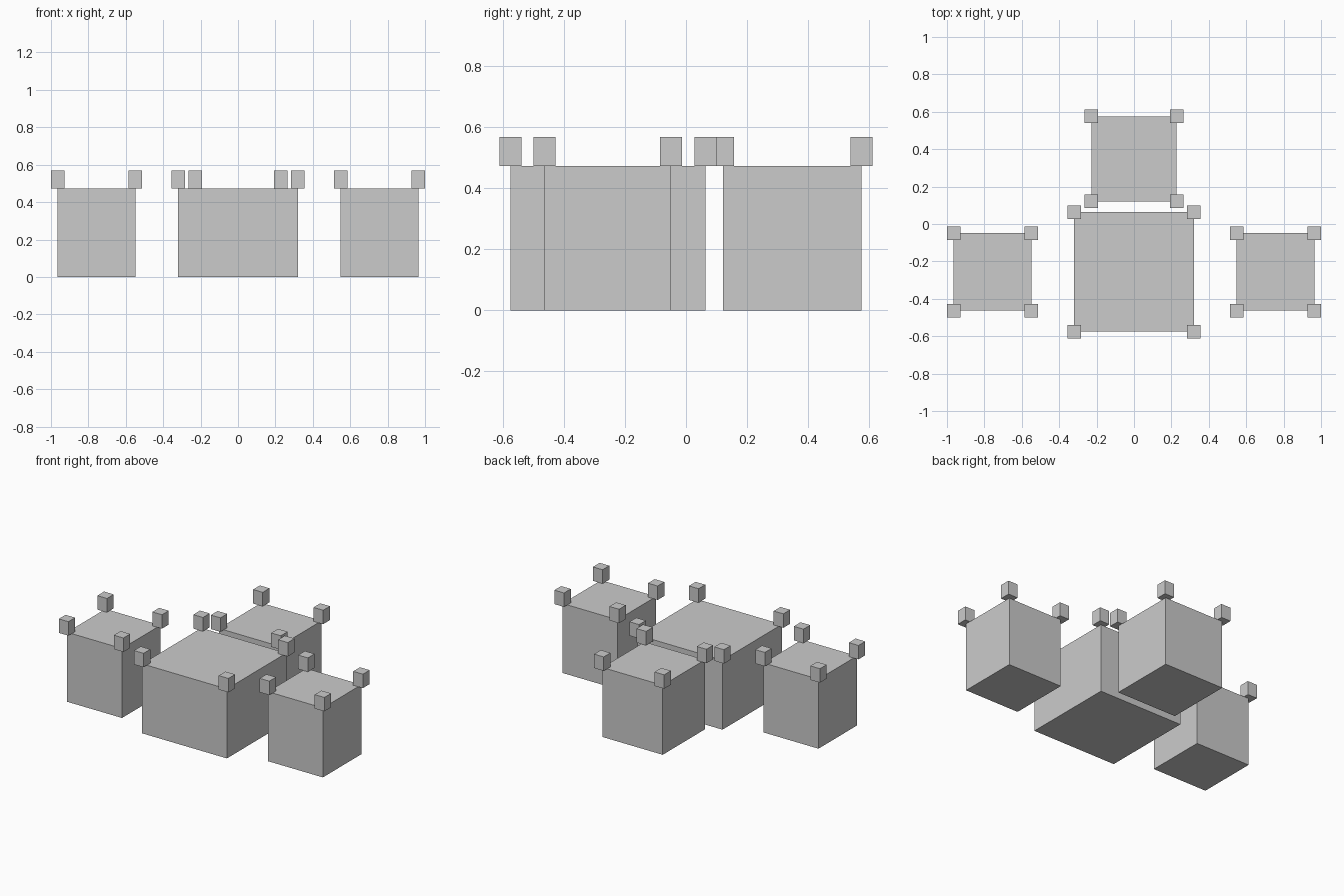
import bpy

if "Cube" in bpy.data.objects:
    bpy.data.objects.remove(bpy.data.objects["Cube"])

HEIGHT = 0.473      # block height
POST = 0.0725       # corner post width
POST_H = 0.095      # corner post height


def box(name, x, y, z, sx, sy, sz):
    """Box with its base centre at x, y, z."""
    bpy.ops.mesh.primitive_cube_add(size=1, location=(x, y, z + sz / 2))
    ob = bpy.context.object
    ob.name = name
    ob.scale = (sx, sy, sz)
    bpy.ops.object.transform_apply(location=False, rotation=False, scale=True)
    return ob


def tower(name, x, y, width):
    """Square block with a small post centred on each top corner."""
    box(name + "_block", x, y, 0, width, width, HEIGHT)
    for side, sx in (("left", -1), ("right", 1)):
        for end, sy in (("front", -1), ("back", 1)):
            box(f"{name}_{end}_{side}_post", x + sx * width / 2,
                y + sy * width / 2, HEIGHT, POST, POST, POST_H)


# Large central block, smaller rear block, and one block on each side
tower("centre", 0, -0.256, 0.639)
tower("rear", 0, 0.348, 0.455)
for name, s in (("left", -1), ("right", 1)):
    tower(name, s * 0.7565, -0.256, 0.4145)
